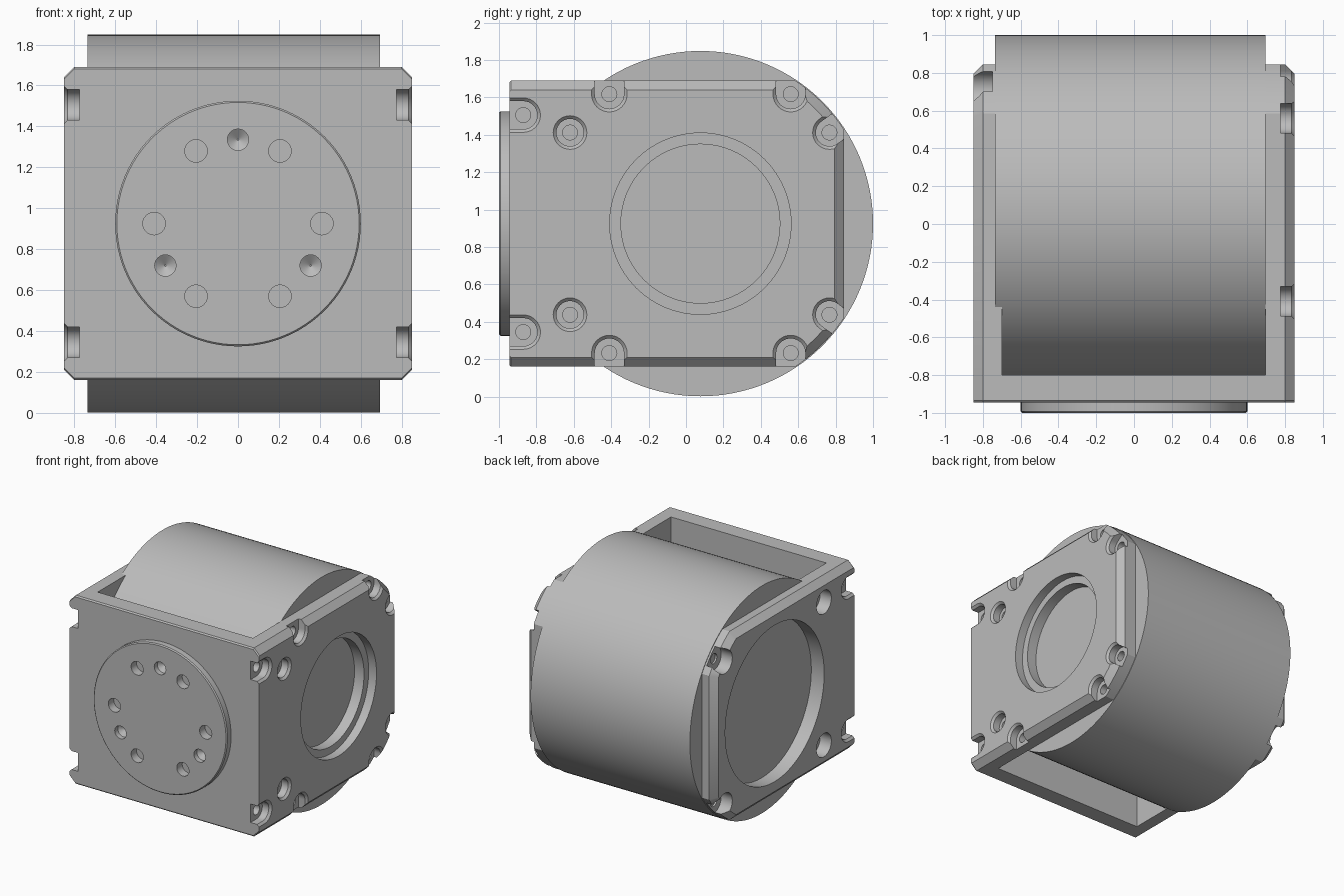
import bpy, bmesh, math

if "Cube" in bpy.data.objects:
    bpy.data.objects.remove(bpy.data.objects["Cube"], do_unlink=True)

# One plain metal colour for everything
metal = bpy.data.materials.new("light_grey_metal")
metal.use_nodes = True
GREY = (0.5, 0.5, 0.5, 1)
metal.diffuse_color = GREY
metal.node_tree.nodes["Principled BSDF"].inputs["Base Color"].default_value = GREY

CY, CZ, R = 0.077, 0.925, 0.923     # drum axis and radius
FRONT, BACK, HALF_W, HALF_H = -0.945, 0.845, 0.85, 0.765


def circle(u, v, r, n=32):
    return [(u + r * math.cos(2 * math.pi * i / n), v + r * math.sin(2 * math.pi * i / n))
            for i in range(n)]


def slot(u, v, r, angle, length, n=16):
    """Half circle whose straight sides run out along the angle."""
    pts = [(u + r * math.cos(angle + math.pi * (0.5 + i / n)),
            v + r * math.sin(angle + math.pi * (0.5 + i / n))) for i in range(n + 1)]
    dx, dy = length * math.cos(angle), length * math.sin(angle)
    return pts + [(pts[-1][0] + dx, pts[-1][1] + dy), (pts[0][0] + dx, pts[0][1] + dy)]


def loft(name, loops, axis="x"):
    """Closed solid through (depth, outline) pairs along one axis."""
    bm = bmesh.new()
    rings = []
    for d, pts in loops:
        rings.append([bm.verts.new((d, u, v) if axis == "x" else (u, d, v)) for u, v in pts])
    n = len(rings[0])
    for a, b in zip(rings, rings[1:]):
        for i in range(n):
            bm.faces.new((a[i], a[(i + 1) % n], b[(i + 1) % n], b[i]))
    bm.faces.new(rings[0])
    bm.faces.new(rings[-1])
    bmesh.ops.recalc_face_normals(bm, faces=bm.faces)
    mesh = bpy.data.meshes.new(name)
    bm.to_mesh(mesh)
    bm.free()
    mesh.materials.append(metal)
    ob = bpy.data.objects.new(name, mesh)
    bpy.context.collection.objects.link(ob)
    return ob


def carve(target, cutters):
    bpy.context.view_layer.objects.active = target
    for c in cutters:
        c.hide_render = True
        mod = target.modifiers.new("cut", "BOOLEAN")
        mod.operation, mod.solver, mod.object = "DIFFERENCE", "EXACT", c
        bpy.ops.object.modifier_apply(modifier=mod.name)
        bpy.data.objects.remove(c, do_unlink=True)


def smooth(ob):
    bpy.ops.object.select_all(action="DESELECT")
    ob.select_set(True)
    bpy.context.view_layer.objects.active = ob
    bpy.ops.object.shade_smooth_by_angle(angle=math.radians(25))


def side_outline(inset, n=12):
    """Box with its two rear corners rounded to the drum."""
    h, back, r = HALF_H - inset, BACK - inset, R - 0.005 - inset
    a0, a1 = math.acos((back - CY) / r), math.asin(h / r)
    arc = [(CY + r * math.cos(a0 + (a1 - a0) * i / n), r * math.sin(a0 + (a1 - a0) * i / n))
           for i in range(n + 1)]
    top = arc + [(FRONT + 0.01, h), (FRONT, h - 0.01)]
    return [(u, CZ + v) for u, v in top] + [(u, CZ - v) for u, v in reversed(top)]


# Frame: front plate and two side plates with chamfered outer edges
frame = loft("frame", [(-HALF_W, side_outline(0.05)), (-0.8, side_outline(0)),
                       (0.8, side_outline(0)), (HALF_W, side_outline(0.05))])
cuts = [loft("cavity", [(-0.70, [(-0.8, -1), (2, -1), (2, 3), (-0.8, 3)]),
                        (0.695, [(-0.8, -1), (2, -1), (2, 3), (-0.8, 3)])])]

# Stepped bore on the +x side, wide bore on the -x side
cuts.append(loft("bore", [(0.9, circle(CY, CZ, 0.485, 64)), (0.78, circle(CY, CZ, 0.485, 64))]))
cuts.append(loft("inner_bore", [(0.9, circle(CY, CZ, 0.425, 64)), (0.6, circle(CY, CZ, 0.425, 64))]))
cuts.append(loft("wide_bore", [(-0.9, circle(CY, CZ, 0.635, 64)), (-0.6, circle(CY, CZ, 0.635, 64))]))


def screw_seat(side, y, z, shape, r):
    """Countersunk seat plus pilot hole."""
    cuts.append(loft("seat", [(side * d, shape(r + e)) for d, e in
                              ((0.87, 0.017), (0.85, 0.017), (0.833, 0), (0.775, 0))]))
    cuts.append(loft("pilot", [(side * d, circle(y, z, 0.04, 20)) for d in (0.8, 0.71)]))


for s in (-1, 1):
    z = CZ + s * 0.487
    screw_seat(1, -0.62, z, lambda r: circle(-0.62, z, r), 0.073)
    screw_seat(1, 0.767, z, lambda r: slot(0.767, z, r, s * 0.62, 0.3), 0.073)
    for y in (-0.41, 0.56):
        e = CZ + s * 0.692
        screw_seat(1, y, e, lambda r: slot(y, e, r, s * math.pi / 2, 0.3), 0.078)
    f = CZ + s * 0.58
    for side in (-1, 1):
        screw_seat(side, -0.87, f, lambda r: slot(-0.87, f, r, math.pi, 0.3), 0.075)
    for y in (-0.555, 0.715):
        cuts.append(loft("side_seat", [(-0.9, circle(y, f, 0.095)), (-0.75, circle(y, f, 0.095))]))
        cuts.append(loft("side_pilot", [(-0.8, circle(y, f, 0.04, 20)), (-0.71, circle(y, f, 0.04, 20))]))
carve(frame, cuts)
smooth(frame)

# Drum lying across the frame
drum = loft("drum", [(-0.735, circle(CY, CZ, R, 128)), (0.695, circle(CY, CZ, R, 128))])
smooth(drum)

# Round front flange with blind holes, three of them pointed
flange = loft("front_flange", [(-1, circle(0, CZ, 0.592, 96)), (-0.992, circle(0, CZ, 0.6, 96)),
                               (-0.9, circle(0, CZ, 0.6, 96))], "y")
holes = []
for s in (-1, 1):
    for x, z in ((0.205, CZ + 0.355), (0.41, CZ), (0.205, CZ - 0.355)):
        holes.append(loft("hole", [(d, circle(s * x, z, 0.055, 24)) for d in (-1.05, -0.93)], "y"))
for x, z in ((0, 1.335), (-0.355, 0.72), (0.355, 0.72)):
    holes.append(loft("pointed_hole", [(d, circle(x, z, r, 24)) for d, r in
                                       ((-1.05, 0.052), (-0.96, 0.052), (-0.925, 0.004))], "y"))
carve(flange, holes)
# Clear the frame behind the flange so the holes stay open
carve(frame, [loft("flange_seat", [(-1.1, circle(0, CZ, 0.59, 96)),
                                   (-0.91, circle(0, CZ, 0.59, 96))], "y")])
smooth(flange)
smooth(frame)
